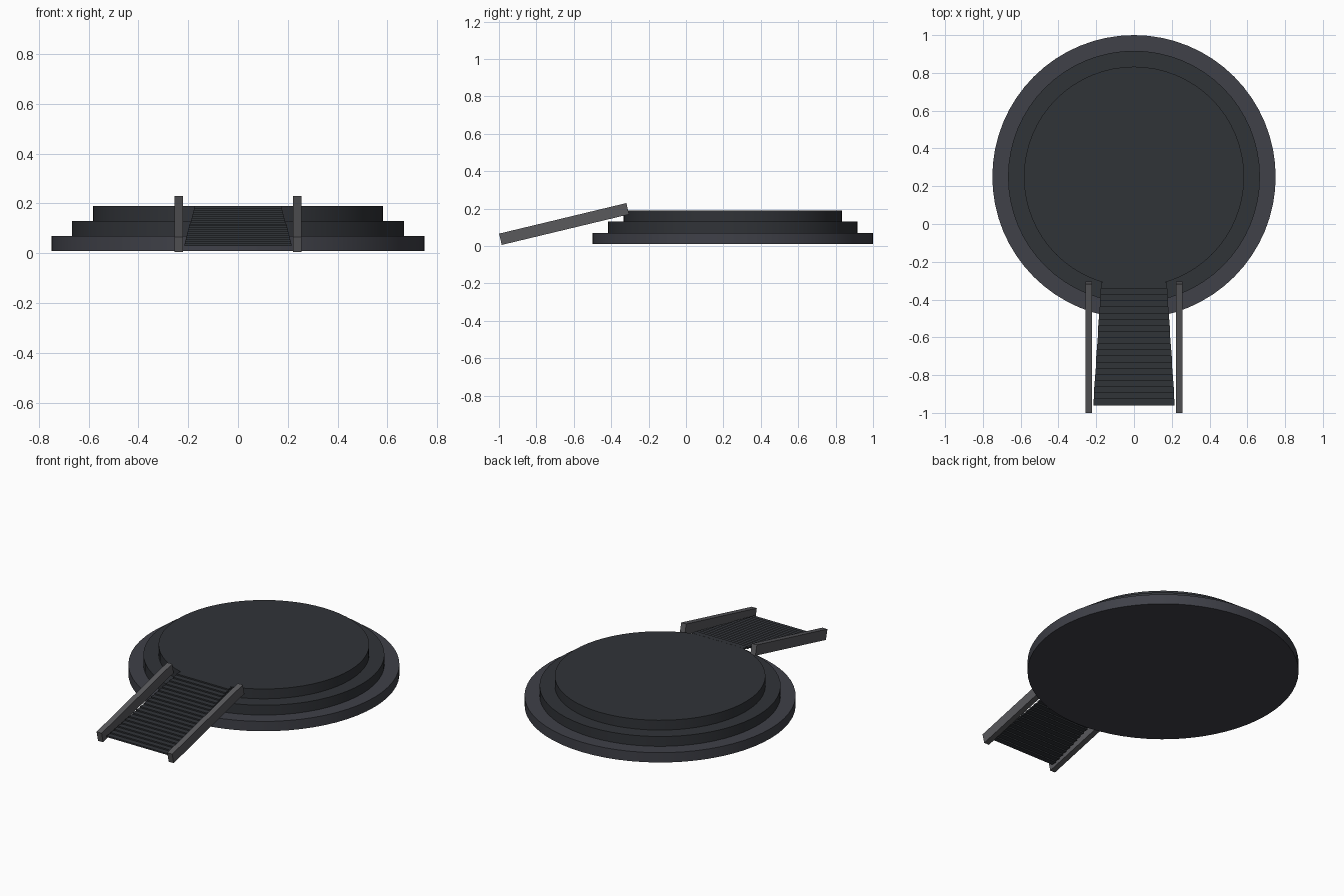
import bpy, math

if "Cube" in bpy.data.objects:
    bpy.data.objects.remove(bpy.data.objects["Cube"])

def material(name, rgb):
    m = bpy.data.materials.new(name)
    m.diffuse_color = (*rgb, 1)
    m.use_nodes = True
    m.node_tree.nodes["Principled BSDF"].inputs["Base Color"].default_value = m.diffuse_color
    return m

dark = material("dark_stone", (0.03, 0.033, 0.039))
mid = material("base_stone", (0.05, 0.052, 0.065))
metal = material("rail_metal", (0.1, 0.1, 0.108))

def finish(name, mat):
    o = bpy.context.object
    o.name = name
    o.data.materials.append(mat)
    return o

def box(name, loc, size, mat, tilt=0):
    bpy.ops.mesh.primitive_cube_add(size=1, location=loc, rotation=(tilt, 0, 0))
    o = finish(name, mat)
    o.scale = size
    return o

# Three stacked round tiers
TIER_H = 0.06
for i, (name, r, mat) in enumerate([("base_tier", 0.75, mid),
                                    ("middle_tier", 0.667, dark),
                                    ("top_tier", 0.583, dark)]):
    bpy.ops.mesh.primitive_cylinder_add(vertices=64, radius=r, depth=TIER_H,
                                        location=(0, 0.25, 0.01 + TIER_H * (i + 0.5)))
    finish(name, mat)
    bpy.ops.object.shade_smooth_by_angle(angle=math.radians(30))

# Sloping side rails
tilt = math.radians(13.5)
for side, x in (("left", -0.2385), ("right", 0.2385)):
    box(side + "_rail", (x, -0.652, 0.1175), (0.034, 0.7, 0.062), metal, tilt)

# Shallow steps narrowing toward the platform
STEPS = 20
RUN, RISE = 0.0325, 0.008
for i in range(STEPS):
    t = i / (STEPS - 1)
    width = 0.43 - 0.08 * t
    box(f"step_{i + 1:02d}", (0, -0.96 + RUN * (i + 0.5), 0.03 + RISE * (i + 0.5)),
        (width, RUN, RISE + 0.001), dark)
